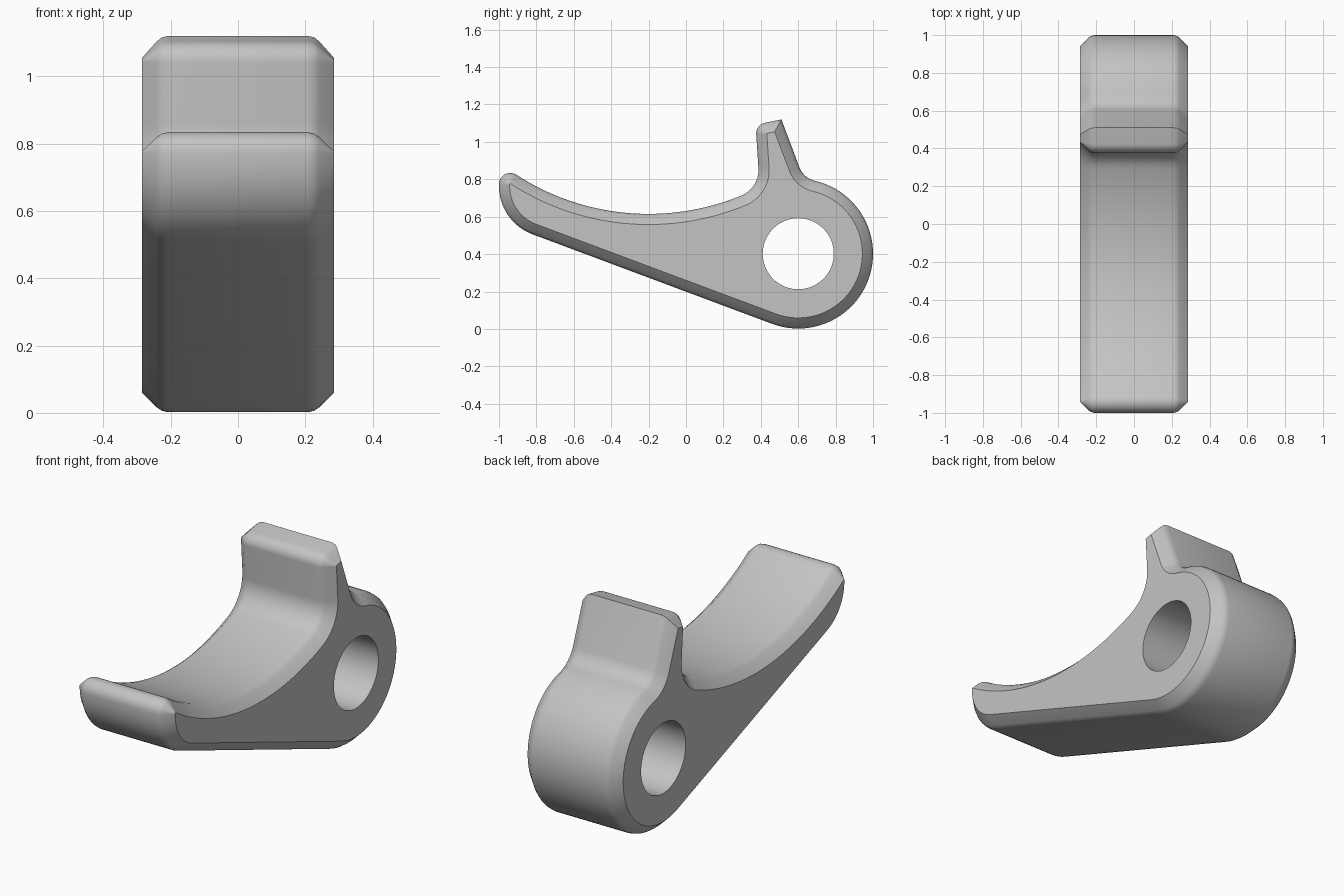
import bpy, bmesh, math
from mathutils import Vector

if "Cube" in bpy.data.objects:
    bpy.data.objects.remove(bpy.data.objects["Cube"])

HALF = 0.285          # half thickness along x
HUB = Vector((0.6, 0.402))
HUB_R, HOLE_R = 0.4, 0.19


def arc(c, r, a0, a1, n):
    """Points on an arc, angles in degrees."""
    return [Vector((c[0] + r * math.cos(math.radians(a0 + (a1 - a0) * i / n)),
                    c[1] + r * math.sin(math.radians(a0 + (a1 - a0) * i / n))))
            for i in range(n + 1)]


def fillet(prev, p, nxt, r, n=10):
    """Round the corner p with radius r."""
    p = Vector(p)
    u, v = (Vector(prev) - p).normalized(), (Vector(nxt) - p).normalized()
    half = u.angle(v) / 2
    a, b = p + u * (r / math.tan(half)), p + v * (r / math.tan(half))
    c = p + (u + v).normalized() * (r / math.sin(half))
    a0, a1 = math.atan2(*(a - c).yx), math.atan2(*(b - c).yx)
    d = (a1 - a0 + math.pi) % (2 * math.pi) - math.pi
    return arc(c, r, math.degrees(a0), math.degrees(a0 + d), n)


def inset(pts, dist):
    """Mitred inward offset of a counter-clockwise outline."""
    out = []
    for i, p in enumerate(pts):
        d0 = (p - pts[i - 1]).normalized()
        d1 = (pts[(i + 1) % len(pts)] - p).normalized()
        n0, n1 = Vector((-d0.y, d0.x)), Vector((-d1.y, d1.x))
        out.append(p + (n0 + n1) * (dist / (1 + n0.dot(n1))))
    return out


# Side outline (y, z): hub, upright lug, concave saddle, rounded toe
hub = arc(HUB, HUB_R, 249.6, 437, 44)
saddle = arc((-0.2, 1.915), 1.3, -68.3, -122.6, 28)
lug_back, lug_tip, lug_front, lug_root = (0.627, 0.81), (0.51, 1.12), (0.372, 1.092), (0.394, 0.753)
toe_top, toe_low = (-1.0, 0.884), (-1.0, 0.573)
outline = (hub
           + fillet(hub[-1], lug_back, lug_tip, 0.115)
           + [Vector(lug_tip)]
           + fillet(lug_tip, lug_front, lug_root, 0.06)
           + fillet(lug_front, lug_root, saddle[0], 0.145)
           + saddle
           + fillet(saddle[-1], toe_top, toe_low, 0.06)
           + fillet(toe_top, toe_low, hub[0], 0.275, 12))
# Drop coincident neighbours
outline = [p for i, p in enumerate(outline) if (p - outline[i - 1]).length > 0.002]

bm = bmesh.new()


def ring(pts, x):
    return [bm.verts.new((x, p.x, p.y)) for p in pts]


def bridge(a, b):
    for i in range(len(a)):
        bm.faces.new((a[i - 1], a[i], b[i], b[i - 1]))


# Softened chamfer layers from one side face to the other
layers = [(HALF, 0.057), (0.241, 0.014), (0.226, 0.004), (0.207, 0.0)]
layers = layers + [(-x, d) for x, d in reversed(layers)]
rings = [ring(inset(outline, d), x) for x, d in layers]
for a, b in zip(rings, rings[1:]):
    bridge(a, b)

# Pivot hole wall
circle = arc(HUB, HOLE_R, 0, 360, 48)[:-1]
holes = [ring(circle, HALF), ring(circle, -HALF)]
bridge(*holes)

# Flat side faces around the hole
for outer, inner in ((rings[0], holes[0]), (rings[-1], holes[1])):
    edges = [bm.edges.get((loop[i - 1], loop[i]))
             for loop in (outer, inner) for i in range(len(loop))]
    bmesh.ops.triangle_fill(bm, edges=edges, use_beauty=True)
bmesh.ops.recalc_face_normals(bm, faces=bm.faces[:])

mesh = bpy.data.meshes.new("lever")
bm.to_mesh(mesh)
bm.free()
lever = bpy.data.objects.new("lever", mesh)
bpy.context.collection.objects.link(lever)

grey = bpy.data.materials.new("light grey")
grey.diffuse_color = (0.55, 0.55, 0.55, 1)
grey.use_nodes = True
grey.node_tree.nodes["Principled BSDF"].inputs["Base Color"].default_value = grey.diffuse_color
mesh.materials.append(grey)

bpy.context.view_layer.objects.active = lever
lever.select_set(True)
bpy.ops.object.shade_smooth_by_angle(angle=math.radians(30))
